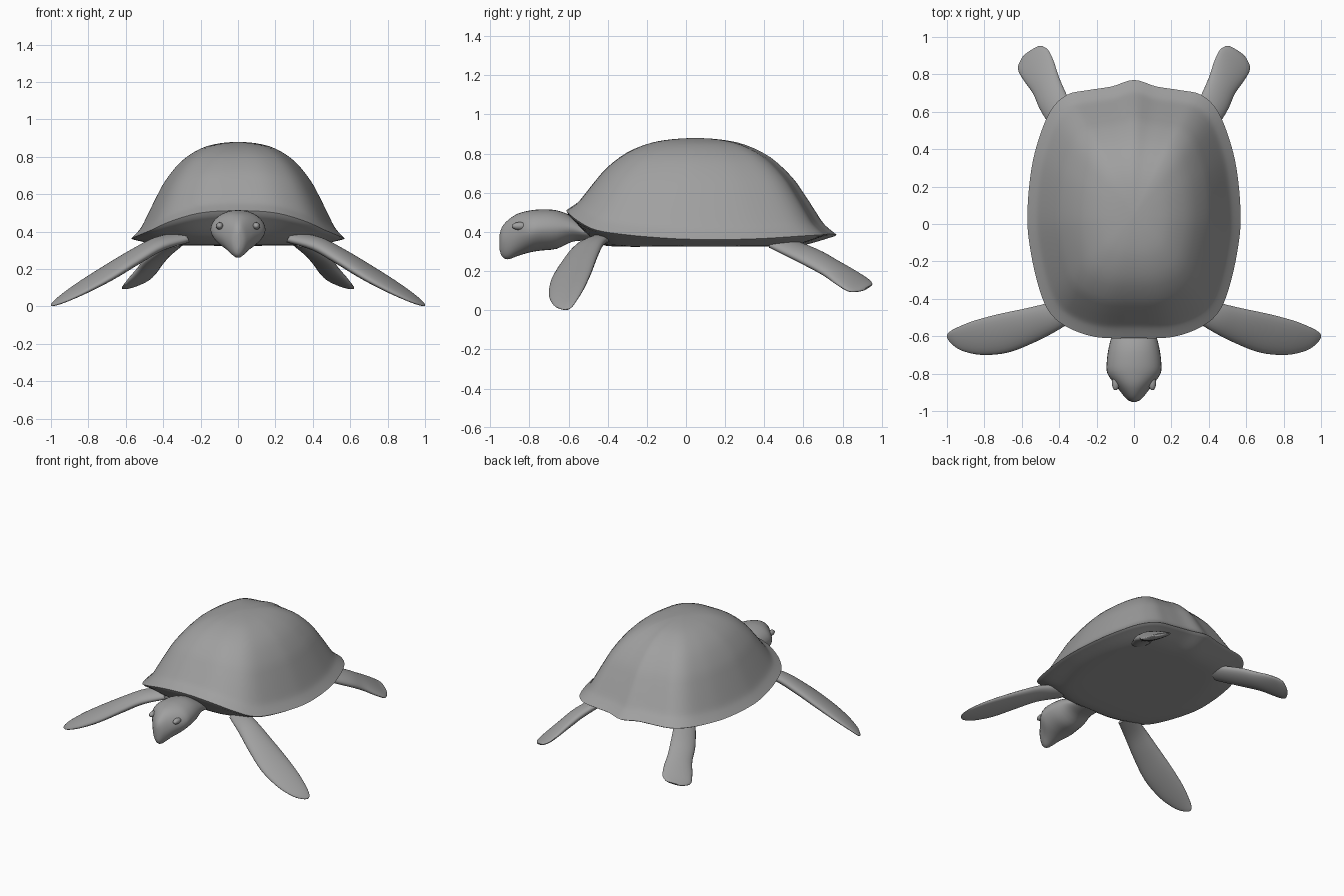
import bpy, bmesh, math
from mathutils import Vector

if "Cube" in bpy.data.objects:
    bpy.data.objects.remove(bpy.data.objects["Cube"])

grey = bpy.data.materials.new("matte_grey")
grey.diffuse_color = (0.35, 0.35, 0.35, 1)
grey.use_nodes = True
grey.node_tree.nodes["Principled BSDF"].inputs["Base Color"].default_value = grey.diffuse_color


def spline(pts, n, closed=False):
    """Catmull-Rom interpolation of equal-length tuples."""
    out, m = [], len(pts)
    get = (lambda i: pts[i % m]) if closed else (lambda i: pts[max(0, min(m - 1, i))])
    for i in range(m if closed else m - 1):
        for k in range(n):
            t = k / n
            out.append(tuple(
                0.5 * (2 * b + (c - a) * t + (2 * a - 5 * b + 4 * c - d) * t * t
                       + (3 * b - a - 3 * c + d) * t ** 3)
                for a, b, c, d in zip(get(i - 1), get(i), get(i + 1), get(i + 2))))
    return out if closed else out + [tuple(pts[-1])]


def skin(name, rings, angle=40):
    """Join equal rings of points into a closed smooth surface."""
    bm = bmesh.new()
    rows = [[bm.verts.new(p) for p in r] for r in rings]
    n = len(rows[0])
    for a, b in zip(rows, rows[1:]):
        for i in range(n):
            j = (i + 1) % n
            bm.faces.new((a[i], a[j], b[j], b[i]))
    bm.faces.new(rows[0])
    bm.faces.new(rows[-1])
    bmesh.ops.recalc_face_normals(bm, faces=bm.faces)
    me = bpy.data.meshes.new(name)
    bm.to_mesh(me)
    bm.free()
    ob = bpy.data.objects.new(name, me)
    bpy.context.collection.objects.link(ob)
    me.materials.append(grey)
    bpy.ops.object.select_all(action='DESELECT')
    ob.select_set(True)
    bpy.context.view_layer.objects.active = ob
    bpy.ops.object.shade_smooth_by_angle(angle=math.radians(angle))
    return ob


# Shell: rim outline from front to back, mirrored
half = [(0, -.61, .512), (.2, -.605, .50), (.36, -.55, .455), (.46, -.46, .41),
        (.52, -.3, .385), (.56, -.1, .368), (.57, .05, .362), (.555, .25, .362),
        (.52, .42, .368), (.45, .6, .38), (.36, .69, .385), (.25, .715, .387),
        (.12, .735, .39), (0, .77, .385)]
rim = spline(half + [(-x, y, z) for x, y, z in half[-2:0:-1]], 4, closed=True)
CY = 0.05


def ring(s, f, top):
    return [(x * s, CY + (y - CY) * s, z + (top - z) * f) for x, y, z in rim]


# Dome profile (distance from centre, height), then the belly
dome = spline([(.02, 1), (.18, .983), (.35, .93), (.53, .80), (.68, .60), (.77, .42),
               (.85, .24), (.9, .13), (.94, .07), (1, 0)], 3)
belly = spline([(.985, .12), (.93, .32), (.84, .65), (.74, .92), (.62, 1), (.3, 1), (.02, 1)], 2)
skin("shell", [ring(s, f, .88) for s, f in dome] + [ring(s, f, .325) for s, f in belly])

# Head and neck: y, middle height, half width, half height
head = spline([(-.36, .385, .09, .035), (-.5, .395, .10, .04), (-.58, .415, .115, .065),
               (-.66, .412, .135, .098), (-.74, .41, .146, .105), (-.80, .402, .142, .107),
               (-.86, .385, .10, .108), (-.91, .36, .062, .10), (-.94, .35, .035, .075),
               (-.952, .348, .008, .04)], 3)
rings = []
for y, z, w, h in head:
    r = []
    for k in range(32):
        a = 2 * math.pi * k / 32
        r.append((w * math.cos(a) * (1 + .12 * min(0, math.sin(a))), y, z + h * math.sin(a)))
    rings.append(r)
skin("head", rings)


def flipper(name, side, sections, chord, span):
    """sections: x, y, z, half chord, half thickness."""
    c = Vector(chord).normalized()
    t = c.cross(Vector(span)).normalized()
    rows = []
    for x, y, z, hc, ht in spline(sections, 4):
        r = []
        for k in range(24):
            a = 2 * math.pi * k / 24
            p = Vector((x, y, z)) + c * hc * math.cos(a) + t * ht * math.sin(a)
            r.append((p.x * side, p.y, p.z))
        rows.append(r)
    skin(name, rows, 60)


front = [(.28, -.42, .37, .06, .03), (.42, -.49, .335, .078, .036), (.55, -.54, .265, .095, .036),
         (.70, -.585, .175, .108, .032), (.84, -.61, .095, .095, .024),
         (.94, -.617, .038, .062, .014), (.985, -.61, .012, .03, .007), (.998, -.607, .004, .008, .003)]
hind = [(.32, .46, .35, .07, .03), (.42, .63, .275, .085, .035), (.47, .74, .215, .086, .032),
        (.51, .82, .165, .1, .026), (.54, .88, .128, .1, .018), (.547, .915, .118, .07, .012),
        (.548, .928, .115, .045, .006)]
for side, label in ((1, "right"), (-1, "left")):
    flipper("front_flipper_" + label, side, front, (.25, .93, .2), (.85, -.25, -.5))
    flipper("hind_flipper_" + label, side, hind, (.8, -.5, -.3), (.4, .75, -.5))
    # Brow bulge over each eye
    brow = []
    for i in range(1, 12):
        a = math.pi * i / 12
        brow.append([(side * (.098 + .02 * math.sin(a) * math.cos(b)),
                      -.85 + .04 * math.cos(a),
                      .43 + .02 * math.sin(a) * math.sin(b))
                     for b in (2 * math.pi * k / 16 for k in range(16))])
    skin("brow_" + label, brow, 60)
